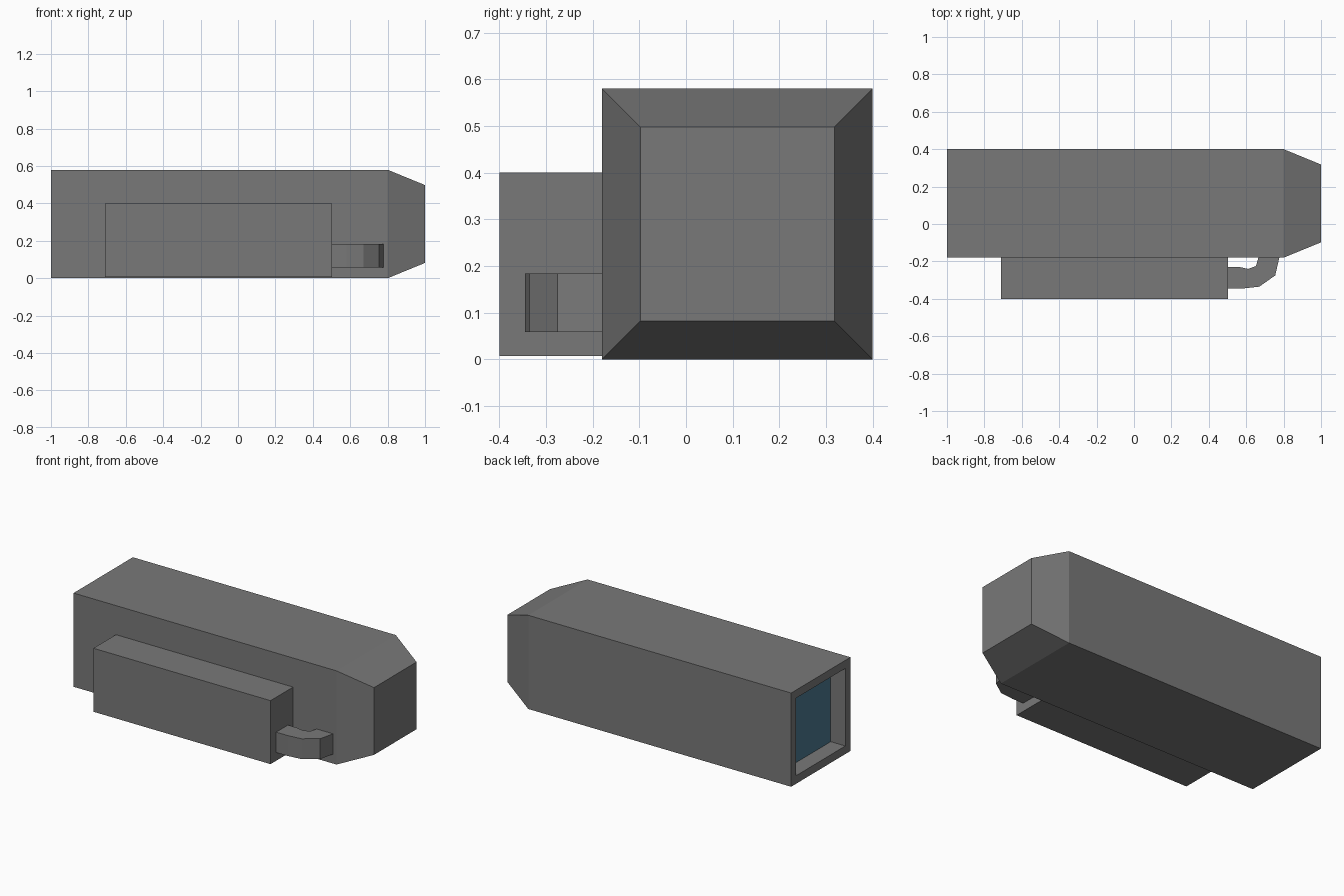
import bpy, bmesh

if "Cube" in bpy.data.objects:
    bpy.data.objects.remove(bpy.data.objects["Cube"])


def material(name, color):
    m = bpy.data.materials.new(name)
    m.diffuse_color = (*color, 1)
    m.use_nodes = True
    m.node_tree.nodes["Principled BSDF"].inputs["Base Color"].default_value = m.diffuse_color
    return m


GREY = material("grey_metal", (0.19, 0.19, 0.19))
GLASS = material("dark_blue_glass", (0.07, 0.19, 0.275))


def finish(name, bm, mats):
    bmesh.ops.recalc_face_normals(bm, faces=bm.faces)
    mesh = bpy.data.meshes.new(name)
    bm.to_mesh(mesh)
    bm.free()
    for m in mats:
        mesh.materials.append(m)
    ob = bpy.data.objects.new(name, mesh)
    bpy.context.collection.objects.link(ob)
    return ob


def loft(name, rings, mats, first_cap_material=0):
    """Join rings of points with quads and cap both ends."""
    bm = bmesh.new()
    loops = [[bm.verts.new(p) for p in ring] for ring in rings]
    n = len(loops[0])
    for a, b in zip(loops, loops[1:]):
        for i in range(n):
            j = (i + 1) % n
            bm.faces.new((a[i], a[j], b[j], b[i]))
    bm.faces.new(loops[0]).material_index = first_cap_material
    bm.faces.new(loops[-1])
    return finish(name, bm, mats)


def square(x, inset):
    """Body cross-section at x, shrunk evenly by inset."""
    y0, y1, z0, z1 = -0.18 + inset, 0.4 - inset, inset, 0.58 - inset
    return [(x, y0, z0), (x, y1, z0), (x, y1, z1), (x, y0, z1)]


# Camera housing: recessed glass, rim, long box, tapered rear
loft("camera_housing",
     [square(-0.9, 0.05), square(-1, 0.05), square(-1, 0),
      square(0.8, 0), square(1, 0.082)],
     [GREY, GLASS], first_cap_material=1)

# Side box attached to the housing
loft("side_box",
     [[(x, -0.4, 0.007), (x, -0.18, 0.007), (x, -0.18, 0.4), (x, -0.4, 0.4)]
      for x in (-0.71, 0.503)], [GREY])

# Bent conduit from the side box into the housing (outer/inner plan points)
outer = [(0.503, -0.345), (0.58, -0.345), (0.67, -0.335), (0.755, -0.275), (0.777, -0.18)]
inner = [(0.503, -0.23), (0.565, -0.23), (0.61, -0.24), (0.652, -0.225), (0.665, -0.18)]
loft("bent_conduit",
     [[(*o, 0.058), (*i, 0.058), (*i, 0.184), (*o, 0.184)]
      for o, i in zip(outer, inner)], [GREY])
